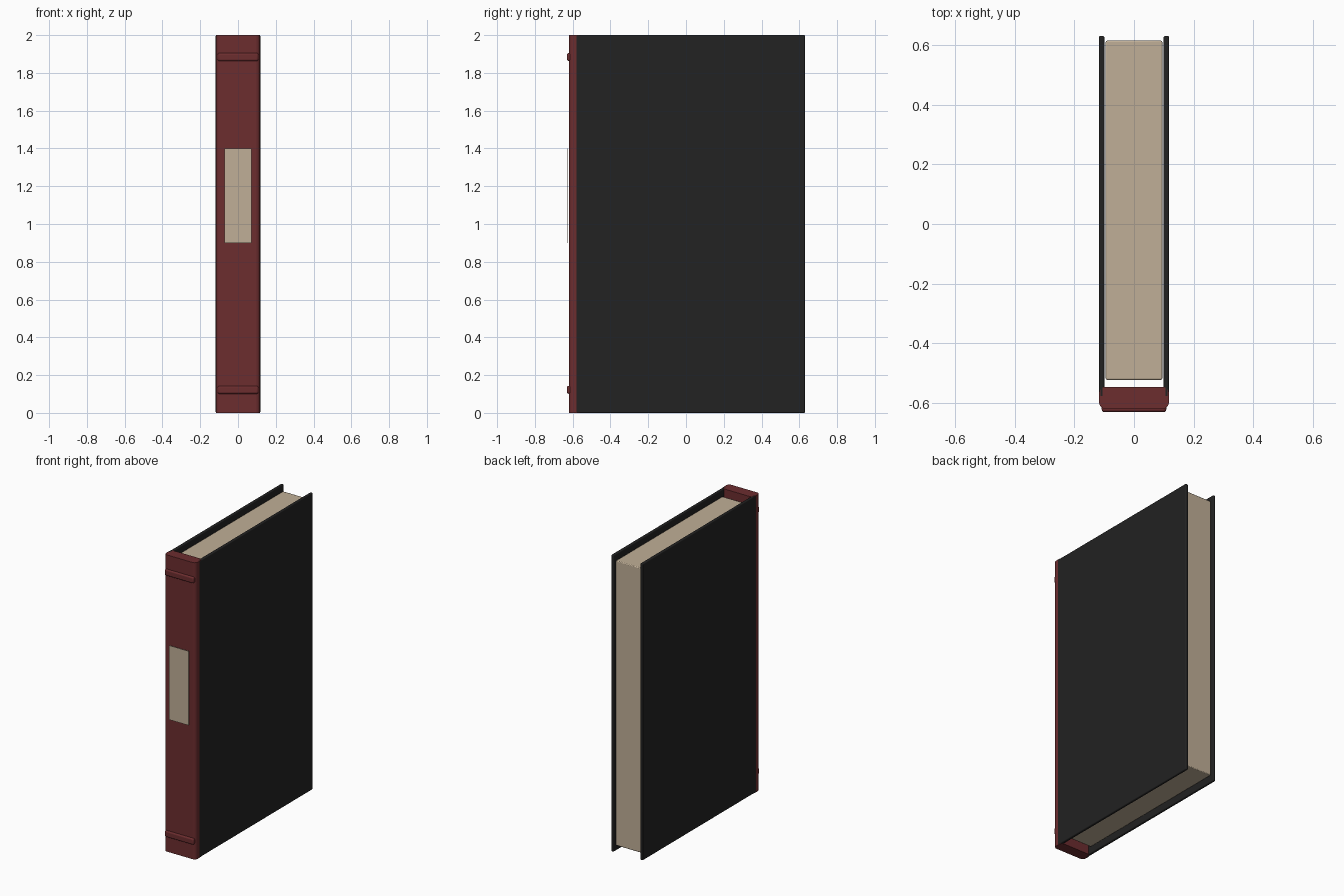
import bpy

if "Cube" in bpy.data.objects:
    bpy.data.objects.remove(bpy.data.objects["Cube"])


def material(name, rgb):
    m = bpy.data.materials.new(name)
    m.diffuse_color = (*rgb, 1)
    m.use_nodes = True
    m.node_tree.nodes["Principled BSDF"].inputs["Base Color"].default_value = m.diffuse_color
    return m


BLACK = material("black cloth", (0.016, 0.016, 0.016))
RED = material("dark red leather", (0.15, 0.026, 0.028))
CREAM = material("cream paper", (0.53, 0.43, 0.31))


def box(name, lo, hi, mat, bevel=0.0, segments=3, upright_only=False):
    """Box between two corners, with rounded edges (all, or just the upright ones)."""
    bpy.ops.mesh.primitive_cube_add(size=1)
    ob = bpy.context.object
    ob.name = name
    for v in ob.data.vertices:
        v.co = [l if c < 0 else h for c, l, h in zip(v.co, lo, hi)]
    ob.data.materials.append(mat)
    if bevel:
        mod = ob.modifiers.new("rounding", 'BEVEL')
        mod.width = bevel
        mod.segments = segments
        mod.limit_method = 'ANGLE'
        if upright_only:
            weights = ob.data.attributes.new("bevel_weight_edge", 'FLOAT', 'EDGE')
            for e in ob.data.edges:
                a, b = (ob.data.vertices[i].co for i in e.vertices)
                weights.data[e.index].value = 1.0 if abs(a.z - b.z) > 1 else 0.0
            mod.limit_method = 'WEIGHT'
        bpy.ops.object.shade_smooth_by_angle()
    return ob


# Two cover boards
for side, name in ((-1, "left_cover"), (1, "right_cover")):
    x0, x1 = sorted((side * 0.099, side * 0.118))
    box(name, (x0, -0.582, 0), (x1, 0.63, 2), BLACK, 0.006)

# Page block, set in from the cover edges
box("page_block", (-0.095, -0.522, 0.04), (0.095, 0.614, 1.96), CREAM, 0.005, 2)

# Rounded spine
box("spine", (-0.117, -0.619, 0), (0.117, -0.545, 2), RED, 0.022, 5, True)

# Raised bands near both ends of the spine
for name, z in (("lower_band", 0.122), ("upper_band", 1.884)):
    box(name, (-0.108, -0.63, z - 0.021), (0.108, -0.604, z + 0.021), RED, 0.009, 3)

# Blank label plate on the spine
box("spine_label", (-0.072, -0.63, 0.9), (0.072, -0.627, 1.4), CREAM)
